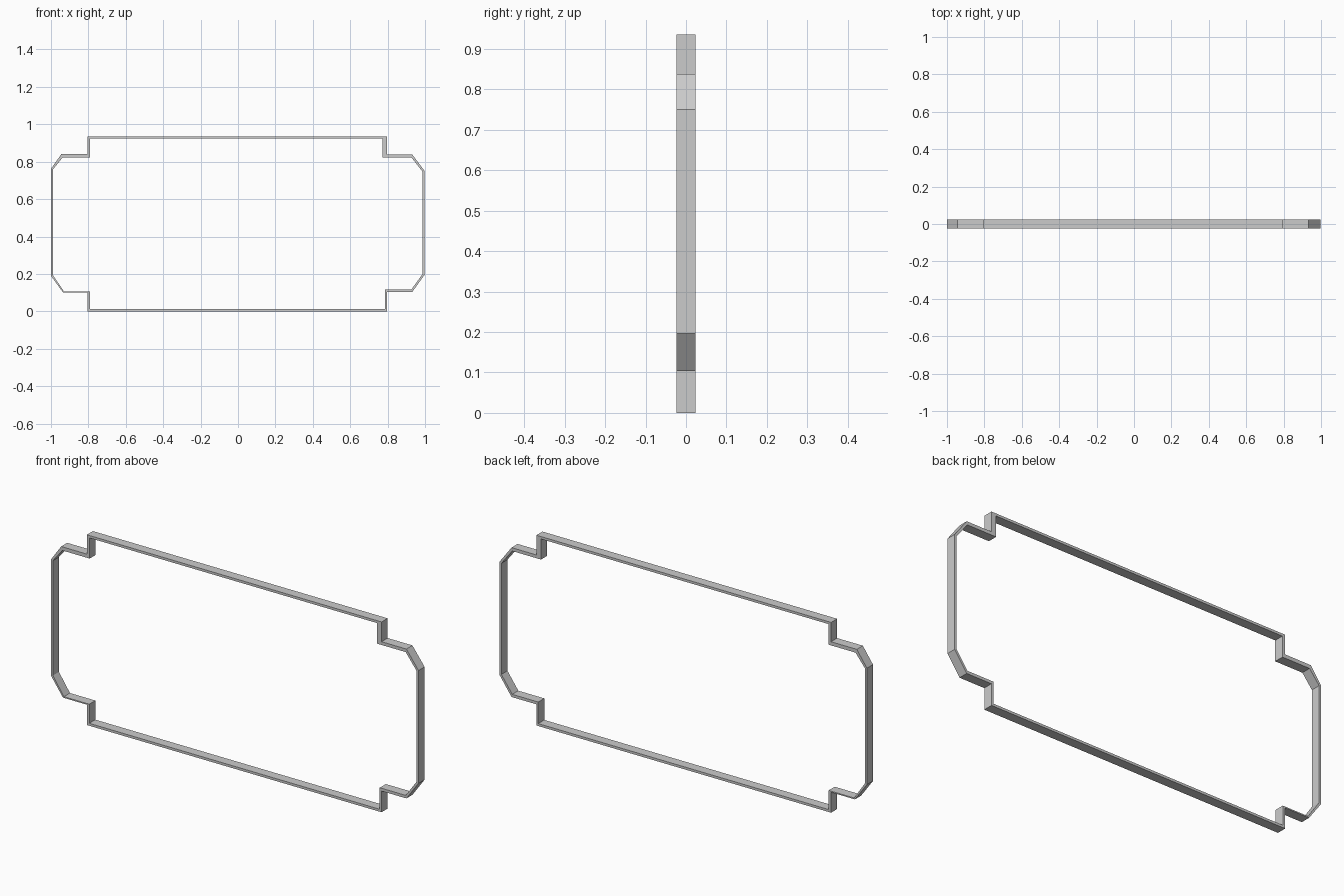
import bpy
import bmesh

default_cube = bpy.data.objects.get("Cube")
if default_cube:
    bpy.data.objects.remove(default_cube, do_unlink=True)

HALF_DEPTH = 0.0235


def make_material(name, colour):
    material = bpy.data.materials.new(name)
    material.use_nodes = True
    material.diffuse_color = colour
    material.node_tree.nodes["Principled BSDF"].inputs["Base Color"].default_value = colour
    return material


def build_ring(name, outer, inner, half_depth, material):
    """Solid closed band between two matching outlines in the xz plane."""
    bm = bmesh.new()
    loops = [
        [bm.verts.new((x, y, z)) for x, z in outline]
        for outline, y in ((outer, -half_depth), (inner, -half_depth),
                           (inner, half_depth), (outer, half_depth))
    ]
    count = len(outer)
    for side, loop in enumerate(loops):
        following = loops[(side + 1) % len(loops)]
        for i in range(count):
            j = (i + 1) % count
            bm.faces.new((loop[i], loop[j], following[j], following[i]))
    bmesh.ops.recalc_face_normals(bm, faces=bm.faces)
    mesh = bpy.data.meshes.new(name)
    bm.to_mesh(mesh)
    bm.free()
    mesh.materials.append(material)
    ring = bpy.data.objects.new(name, mesh)
    bpy.context.collection.objects.link(ring)
    return ring


# Outer outline, clockwise from the top beam's right-hand end
outer_outline = [
    (-0.805, 0.935), (0.797, 0.935),
    (0.797, 0.838), (0.932, 0.838), (0.998, 0.75),
    (0.998, 0.196), (0.932, 0.104), (0.797, 0.104),
    (0.797, 0), (-0.805, 0),
    (-0.805, 0.1), (-0.935, 0.1), (-1, 0.19),
    (-1, 0.762), (-0.945, 0.84), (-0.805, 0.84),
]

# Inner outline, with thicker walls at the two upper notches
inner_outline = [
    (-0.79, 0.923), (0.772, 0.923),
    (0.772, 0.822), (0.928, 0.822), (0.987, 0.746),
    (0.987, 0.2), (0.928, 0.118), (0.787, 0.118),
    (0.787, 0.012), (-0.792, 0.012),
    (-0.792, 0.106), (-0.93, 0.106), (-0.99, 0.194),
    (-0.99, 0.758), (-0.938, 0.822), (-0.79, 0.822),
]

grey = make_material("light grey", (0.6, 0.6, 0.6, 1))
build_ring("notched_frame", outer_outline, inner_outline, HALF_DEPTH, grey)
